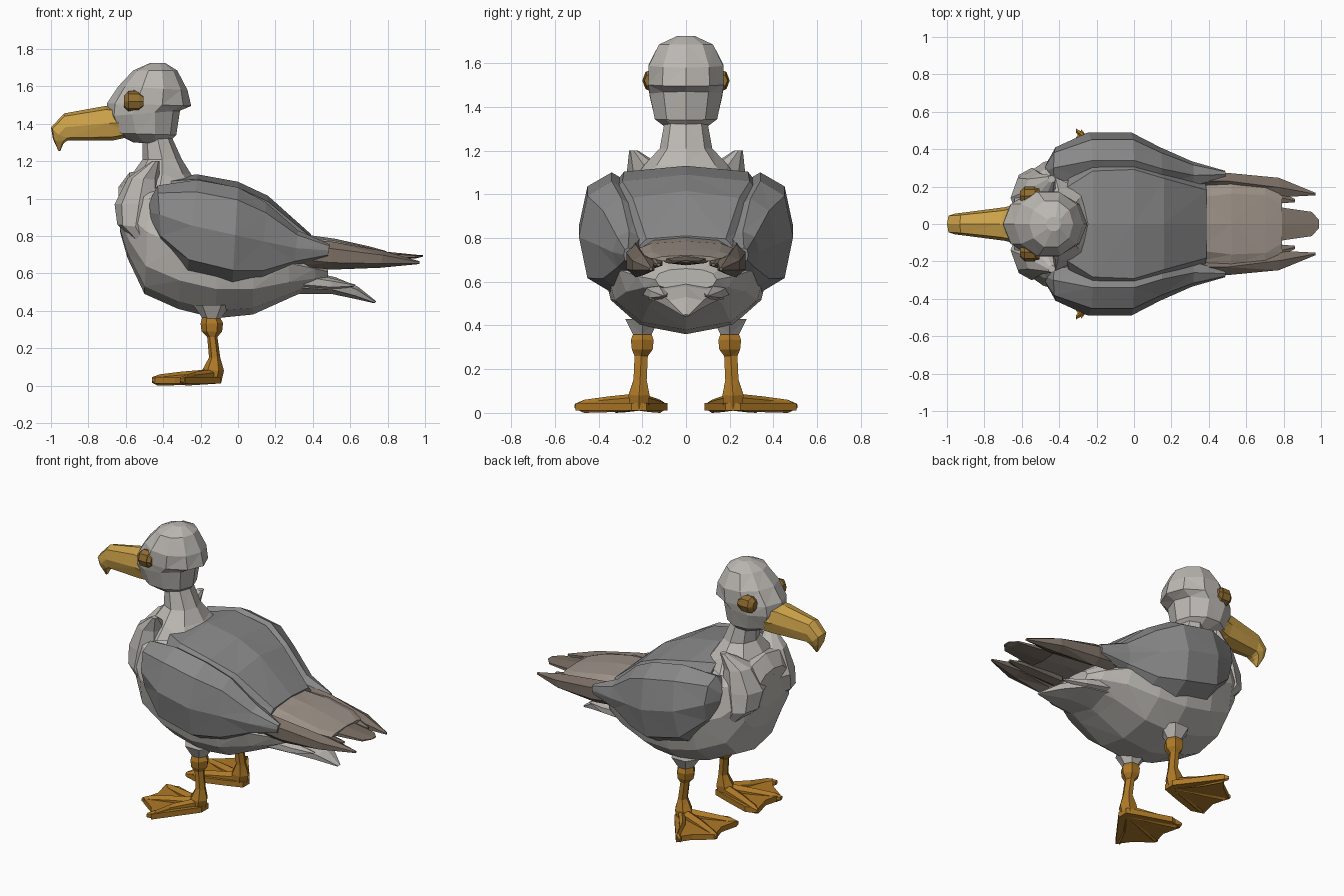
import bpy, bmesh
from math import sin, cos, tau


def material(name, rgb):
    m = bpy.data.materials.new(name)
    m.diffuse_color = (*rgb, 1)
    return m


PALE = material("pale_grey", (0.50, 0.48, 0.45))
GREY = material("wing_grey", (0.25, 0.25, 0.25))
BROWN = material("tail_brown", (0.20, 0.16, 0.13))
TAUPE = material("tail_taupe", (0.34, 0.29, 0.25))
GOLD = material("beak_gold", (0.62, 0.37, 0.07))
ORANGE = material("leg_orange", (0.42, 0.19, 0.02))
EYE = material("eye_amber", (0.28, 0.15, 0.03))


def finish(bm, name, mat, mirror):
    bmesh.ops.recalc_face_normals(bm, faces=bm.faces)
    bmesh.ops.triangulate(bm, faces=bm.faces)
    me = bpy.data.meshes.new(name)
    bm.to_mesh(me)
    bm.free()
    me.materials.append(mat)
    ob = bpy.data.objects.new(name, me)
    bpy.context.collection.objects.link(ob)
    if mirror:
        mod = ob.modifiers.new("Mirror", "MIRROR")
        mod.use_axis = (False, True, False)
        mod.use_mirror_merge = False
    return ob


def loft(name, mat, rings, sides=8, power=2.0, mirror=False):
    """Each ring: two opposite points (x, z), (x, z), half width in y, centre y."""
    bm = bmesh.new()
    rows = []
    for xa, za, xb, zb, w, *y in rings:
        yc = y[0] if y else 0
        row = []
        for i in range(sides):
            c, s = cos(tau * i / sides), sin(tau * i / sides)
            c = abs(c) ** (2 / power) * (1 if c > 0 else -1)
            s = abs(s) ** (2 / power) * (1 if s > 0 else -1)
            row.append(bm.verts.new(((xa + xb) / 2 + (xa - xb) / 2 * c, yc + w * s,
                                     (za + zb) / 2 + (za - zb) / 2 * c)))
        rows.append(row)
    for a, b in zip(rows, rows[1:]):
        for i in range(sides):
            j = (i + 1) % sides
            bm.faces.new((a[i], a[j], b[j], b[i]))
    bm.faces.new(rows[0])
    bm.faces.new(rows[-1])
    return finish(bm, name, mat, mirror)


# Torso
loft("body", PALE, [
    (-.64, 1.06, -.63, .82, .16), (-.58, 1.14, -.59, .68, .26),
    (-.47, 1.15, -.50, .49, .33), (-.28, 1.08, -.32, .41, .38),
    (-.10, 1.05, -.12, .36, .39), (.08, .98, .08, .38, .37),
    (.26, .84, .28, .47, .31), (.40, .72, .42, .53, .22),
    (.48, .66, .48, .56, .14)], 12, 2.3)
# Grey mantle over the back, meeting the wings
loft("mantle", GREY, [
    (-.36, 1.11, -.34, .96, .25), (-.22, 1.13, -.22, .88, .36),
    (0, 1.09, 0, .80, .37), (.16, 1.015, .16, .72, .31),
    (.39, .81, .37, .68, .23)], 8, 2.9)

# Neck and head
loft("neck", PALE, [
    (-.64, 1.02, -.20, 1.08, .25), (-.56, 1.14, -.25, 1.13, .19),
    (-.51, 1.21, -.30, 1.21, .12), (-.51, 1.32, -.35, 1.32, .10),
    (-.54, 1.40, -.34, 1.40, .12)], 8)
loft("head", PALE, [
    (-.56, 1.30, -.38, 1.29, .08), (-.66, 1.35, -.33, 1.34, .15),
    (-.70, 1.44, -.31, 1.47, .175), (-.70, 1.51, -.25, 1.495, .182),
    (-.64, 1.60, -.27, 1.58, .18), (-.56, 1.685, -.325, 1.685, .13),
    (-.47, 1.725, -.39, 1.725, .04)], 10)

# Hooked beak
loft("beak", GOLD, [
    (-.58, 1.48, -.58, 1.33, .12), (-.71, 1.495, -.67, 1.31, .09),
    (-.93, 1.455, -.91, 1.31, .06), (-1.0, 1.38, -.92, 1.305, .055),
    (-.99, 1.32, -.935, 1.29, .04), (-.96, 1.255, -.95, 1.255, .008)], 8, 3)

# Eyes: faceted discs
loft("eyes", EYE, [
    (-.56, 1.58, -.56, 1.46, .012, .15), (-.53, 1.575, -.53, 1.465, .045, .15),
    (-.505, 1.55, -.505, 1.49, .03, .16)], 8, mirror=True)
loft("eye_fronts", EYE, [
    (-.61, 1.55, -.61, 1.49, .025, .15), (-.585, 1.575, -.585, 1.465, .05, .15),
    (-.53, 1.575, -.53, 1.465, .05, .15)], 8, mirror=True)

# Breast ruff feathers at each side of the neck base
loft("breast_feathers", PALE, [
    (-.46, 1.20, -.42, 1.20, .02, .24), (-.59, 1.11, -.42, 1.10, .10, .17),
    (-.66, .97, -.40, .97, .15, .14), (-.645, .86, -.45, .84, .13, .17),
    (-.51, .74, -.47, .74, .02, .26)], 8, mirror=True)

# Folded wings
loft("wings", GREY, [
    (-.475, .98, -.465, .87, .04, .28), (-.43, 1.07, -.41, .76, .11, .30),
    (-.22, 1.10, -.27, .61, .15, .34), (0, 1.06, -.03, .55, .15, .34),
    (.15, .98, .13, .56, .115, .295), (.32, .83, .30, .64, .075, .26),
    (.49, .755, .48, .69, .02, .265)], 8, 2.3, True)

# Flight feathers crossing the tail
loft("flight_feathers", BROWN, [
    (.30, .79, .30, .64, .04, .23), (.50, .77, .50, .62, .05, .23),
    (.78, .72, .76, .63, .06, .195), (.97, .665, .97, .65, .008, .16)], 6, mirror=True)
loft("inner_flight_feathers", BROWN, [
    (.45, .75, .45, .67, .05, .17), (.74, .715, .74, .66, .05, .15),
    (.86, .685, .86, .67, .01, .125)], 6, mirror=True)

# Tail: covert plate, central feather, undertail feathers
loft("tail_coverts", TAUPE, [
    (.34, .81, .34, .71, .20), (.52, .785, .52, .71, .23),
    (.70, .745, .70, .69, .22), (.79, .72, .79, .69, .15)], 8)
loft("tail_feather", BROWN, [
    (.70, .73, .70, .68, .12), (.80, .715, .80, .675, .10),
    (.95, .70, .95, .68, .075), (.99, .697, .99, .69, .025)], 6)
loft("undertail", PALE, [
    (.30, .63, .27, .49, .21), (.52, .58, .50, .49, .16),
    (.64, .53, .62, .465, .09), (.74, .45, .73, .44, .015)], 6)
loft("undertail_sides", PALE, [
    (.32, .61, .32, .52, .06, .15), (.50, .575, .50, .51, .05, .12),
    (.63, .54, .62, .53, .01, .10)], 6, mirror=True)

# Legs
loft("thighs", PALE, [
    (-.24, .43, -.04, .43, .09, .20), (-.19, .36, -.09, .36, .05, .20),
    (-.18, .35, -.11, .35, .035, .20)], 6, mirror=True)
loft("legs", ORANGE, [
    (-.19, .37, -.10, .37, .045, .20), (-.20, .33, -.08, .335, .06, .20),
    (-.195, .29, -.085, .29, .055, .20), (-.165, .26, -.11, .26, .035, .205),
    (-.155, .15, -.095, .15, .035, .21), (-.19, .085, -.075, .08, .055, .215),
    (-.20, .015, -.09, .015, .05, .215)], 6, mirror=True)

# Webbed feet: flat web with three raised toes
bm = bmesh.new()
outline = [(-.09, .18), (-.09, .25), (-.28, .505), (-.34, .42), (-.45, .34),
           (-.42, .23), (-.45, .11), (-.37, .085), (-.20, .14)]
web = bm.faces.new([bm.verts.new((x, y, .01)) for x, y in outline])
up = bmesh.ops.extrude_face_region(bm, geom=[web])["geom"]
bmesh.ops.translate(bm, vec=(0, 0, .035),
                    verts=[v for v in up if isinstance(v, bmesh.types.BMVert)])
finish(bm, "foot_webs", ORANGE, True)
for label, tx, ty in (("inner", -.45, .105), ("middle", -.46, .335), ("outer", -.31, .50)):
    mx, my = (tx - .14) / 2, (ty + .215) / 2
    loft(label + "_toes", ORANGE, [
        (-.12, .09, -.12, .01, .04, .215), (mx, .075, mx, .003, .035, my),
        (tx + .04, .06, tx + .03, 0, .026, ty + (.215 - ty) * .12),
        (tx, .045, tx, .015, .012, ty)], 6, mirror=True)
